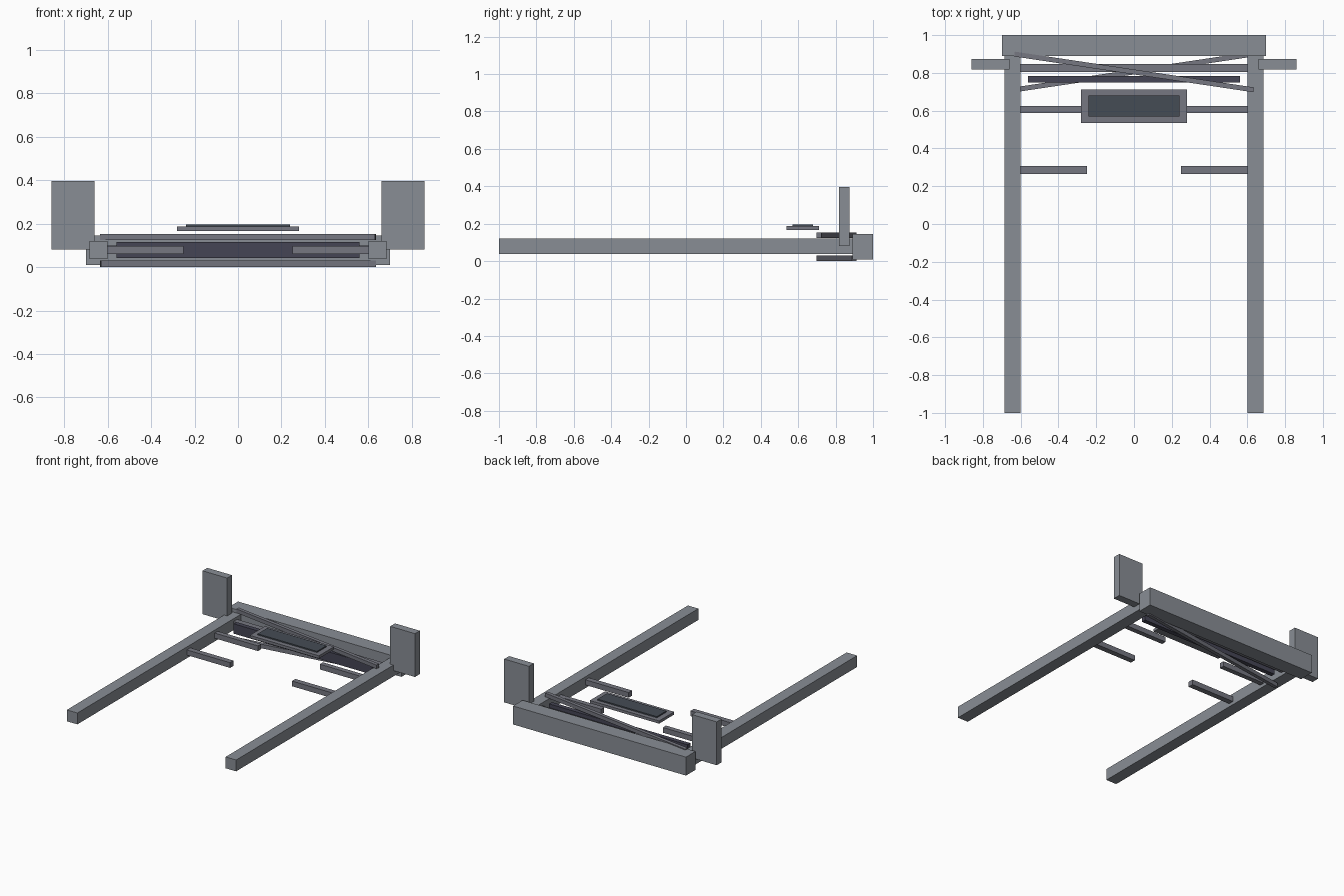
import bpy, math

if "Cube" in bpy.data.objects:
    bpy.data.objects.remove(bpy.data.objects["Cube"])


def material(name, color):
    m = bpy.data.materials.new(name)
    m.diffuse_color = color
    m.use_nodes = True
    m.node_tree.nodes["Principled BSDF"].inputs["Base Color"].default_value = m.diffuse_color
    return m


steel = material("steel", (0.25, 0.27, 0.30, 1))
dark_steel = material("dark_steel", (0.18, 0.185, 0.22, 1))
dark_glass = material("dark_glass", (0.06, 0.072, 0.09, 1))
dark_panel = material("dark_panel", (0.06, 0.06, 0.09, 1))


def box(name, x, y, z, mat, turn=0):
    """Box from (min, max) ranges, optionally turned about its own z axis."""
    bpy.ops.mesh.primitive_cube_add(size=1)
    o = bpy.context.object
    o.name = name
    o.location = [(a + b) / 2 for a, b in (x, y, z)]
    o.scale = [b - a for a, b in (x, y, z)]
    o.rotation_euler.z = math.radians(turn)
    o.data.materials.append(mat)
    return o


def pair(name, x, y, z, mat):
    box("right_" + name, x, y, z, mat)
    box("left_" + name, (-x[1], -x[0]), y, z, mat)


# Main frame
box("rear_beam", (-0.70, 0.70), (0.89, 1.0), (0.01, 0.145), steel)
pair("side_rail", (0.60, 0.685), (-1.0, 0.89), (0.037, 0.12), steel)
pair("upright_plate", (0.66, 0.86), (0.817, 0.873), (0.08, 0.397), steel)

# Cross member and dark rear panel
box("cross_member", (-0.60, 0.60), (0.805, 0.847), (0.06, 0.10), dark_steel)
box("rear_panel", (-0.56, 0.56), (0.75, 0.783), (0.043, 0.115), dark_panel)

# Short inward stubs
pair("rear_stub", (0.25, 0.60), (0.588, 0.624), (0.06, 0.098), dark_steel)
pair("front_stub", (0.25, 0.60), (0.266, 0.306), (0.06, 0.098), dark_steel)

# Crossed diagonal braces above and below
box("upper_brace", (-0.64, 0.64), (0.792, 0.818), (0.124, 0.152), dark_steel, -8.5)
box("lower_brace", (-0.64, 0.64), (0.792, 0.818), (0.0, 0.03), dark_steel, 8.5)

# Floating display
box("display_frame", (-0.28, 0.28), (0.536, 0.711), (0.167, 0.187), dark_steel)
box("display_glass", (-0.24, 0.24), (0.57, 0.68), (0.185, 0.196), dark_glass)
